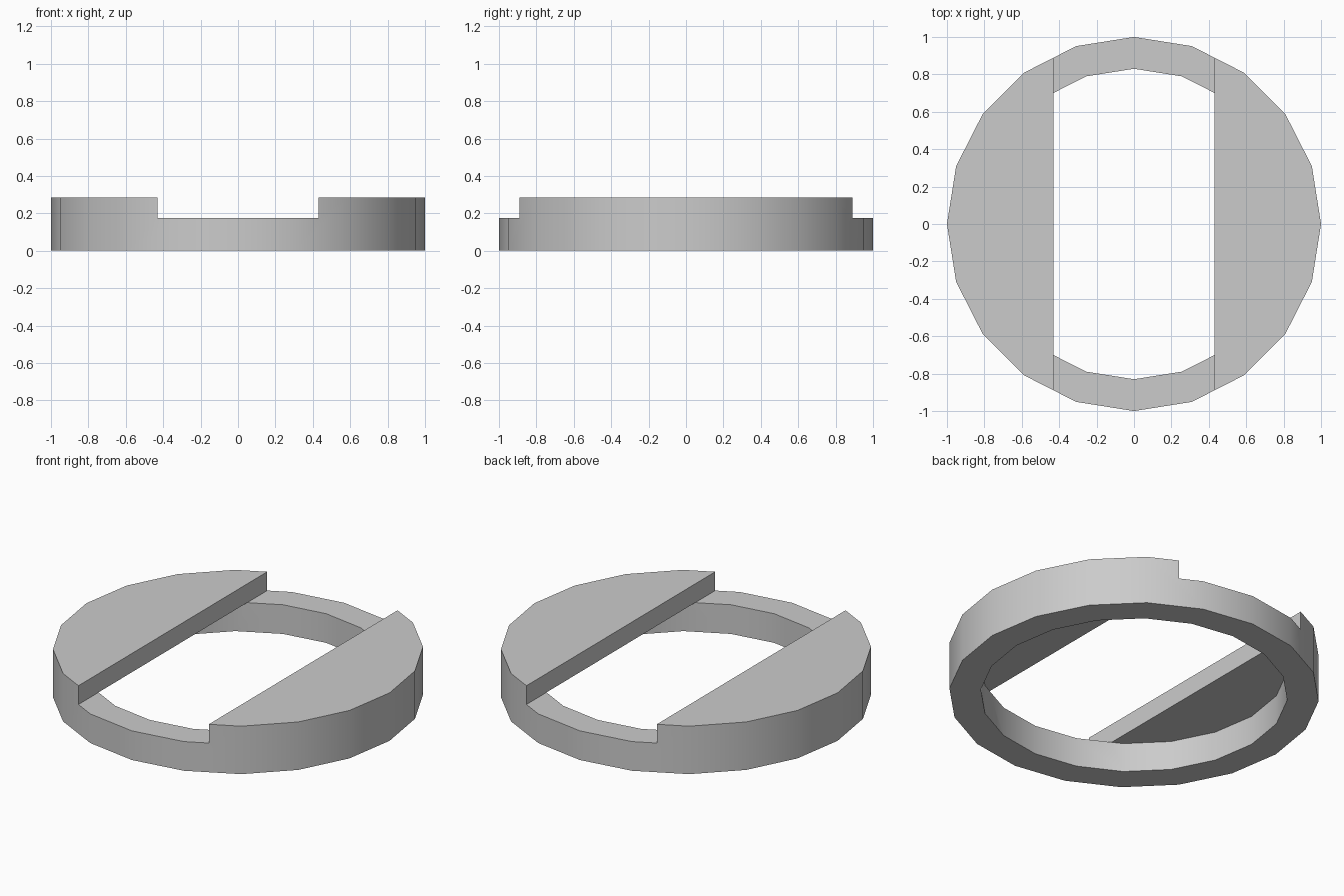
import bpy

OUTER_R, INNER_R = 1.0, 0.83
RIM_Z, TOP_Z = 0.174, 0.286
SLOT_HALF = 0.43
SIDES = 20

if "Cube" in bpy.data.objects:
    bpy.data.objects.remove(bpy.data.objects["Cube"], do_unlink=True)

grey = bpy.data.materials.new("plain_grey")
grey.use_nodes = True
colour = (0.6, 0.6, 0.6, 1.0)
grey.diffuse_color = colour
grey.node_tree.nodes["Principled BSDF"].inputs["Base Color"].default_value = colour


def drum(name, radius, z0, z1):
    """Faceted cylinder with a corner on each axis."""
    bpy.ops.mesh.primitive_cylinder_add(
        vertices=SIDES, radius=radius, depth=z1 - z0, location=(0, 0, (z0 + z1) / 2))
    ob = bpy.context.object
    ob.name = name
    return ob


def cut(target, cutter):
    """Subtract the cutter and discard it."""
    cutter.hide_render = True
    mod = target.modifiers.new("cut", "BOOLEAN")
    mod.operation = "DIFFERENCE"
    mod.solver = "EXACT"
    mod.object = cutter
    bpy.ops.object.select_all(action="DESELECT")
    bpy.context.view_layer.objects.active = target
    target.select_set(True)
    bpy.ops.object.modifier_apply(modifier=mod.name)
    bpy.data.objects.remove(cutter, do_unlink=True)


# Round body
body = drum("slotted_ring", OUTER_R, 0, TOP_Z)
body.data.materials.append(grey)

# Straight slot across the top, leaving two raised side plates
bpy.ops.mesh.primitive_cube_add(size=1, location=(0, 0, RIM_Z + 0.5))
slot = bpy.context.object
slot.name = "slot_cutter"
slot.scale = (2 * SLOT_HALF, 3, 1)
cut(body, slot)

# Round recess from below, stopping under the side plates
cut(body, drum("recess_cutter", INNER_R, -0.5, RIM_Z))

# Smooth curved walls with sharp rims
bpy.ops.object.shade_smooth_by_angle(angle=0.52)
